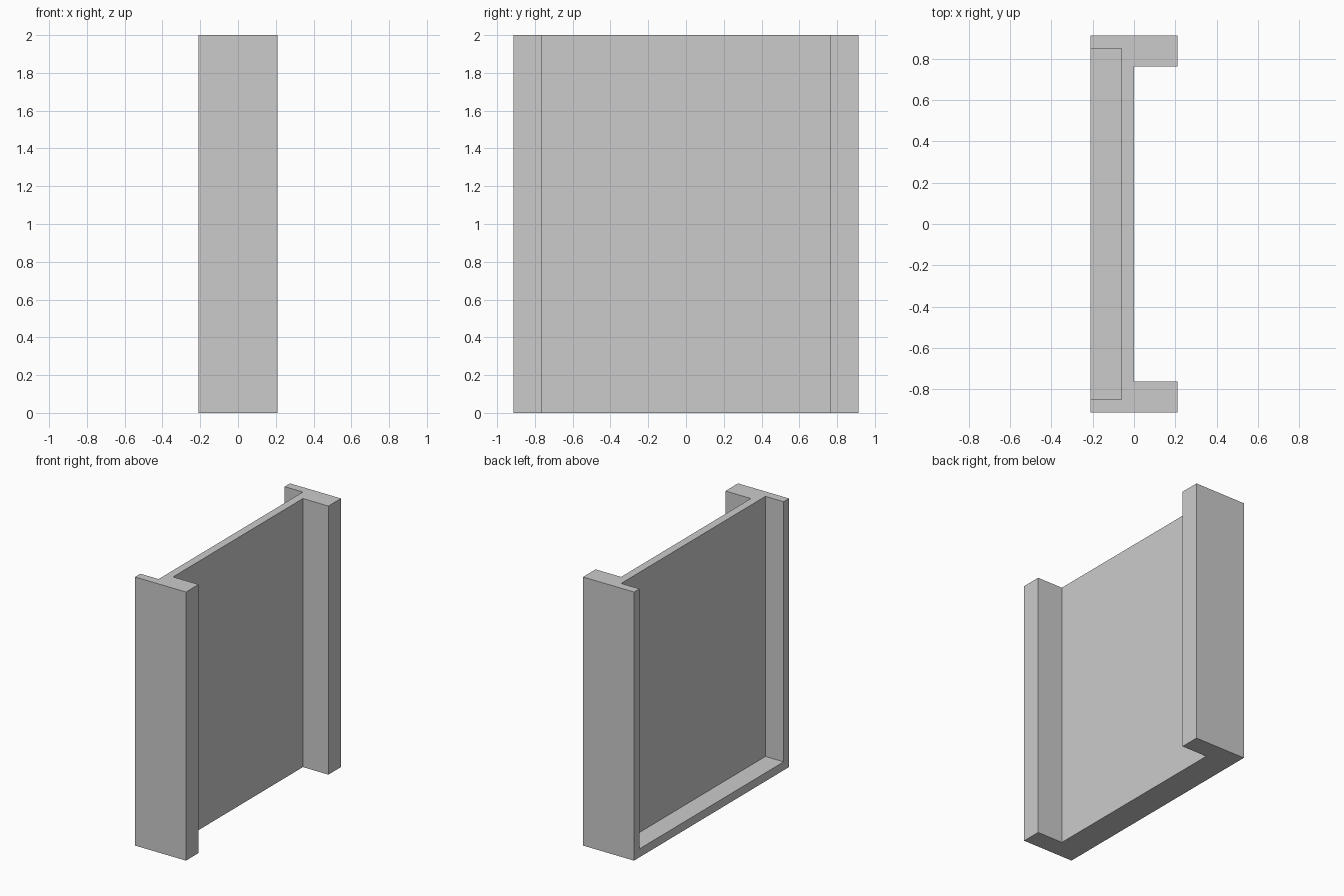
import bpy
import bmesh

if "Cube" in bpy.data.objects:
    bpy.data.objects.remove(bpy.data.objects["Cube"], do_unlink=True)

HEIGHT = 2.0
HALF_DEPTH = 0.21      # outer x
HALF_WIDTH = 0.912     # outer y
POST_INNER = 0.764     # inner faces of the posts
PANEL_FRONT = 0.0
PANEL_BACK = -0.06
RIM = 0.063            # side rim and sill of the recess


def material(name, value):
    mat = bpy.data.materials.new(name)
    mat.use_nodes = True
    color = (value, value, value, 1.0)
    mat.diffuse_color = color
    mat.node_tree.nodes["Principled BSDF"].inputs["Base Color"].default_value = color
    return mat


def prism(name, outline, bottom, top):
    """Extrude a closed xy outline from bottom to top."""
    bm = bmesh.new()
    base = bm.faces.new([bm.verts.new((x, y, bottom)) for x, y in outline])
    side = bmesh.ops.extrude_face_region(bm, geom=[base])
    moved = [g for g in side["geom"] if isinstance(g, bmesh.types.BMVert)]
    bmesh.ops.translate(bm, verts=moved, vec=(0, 0, top - bottom))
    bmesh.ops.recalc_face_normals(bm, faces=bm.faces)
    mesh = bpy.data.meshes.new(name)
    bm.to_mesh(mesh)
    bm.free()
    obj = bpy.data.objects.new(name, mesh)
    bpy.context.collection.objects.link(obj)
    return obj


# Channel-shaped body: panel with a post along each side
half = [(-HALF_DEPTH, HALF_WIDTH), (HALF_DEPTH, HALF_WIDTH),
        (HALF_DEPTH, POST_INNER), (PANEL_FRONT, POST_INNER)]
outline = half + [(x, -y) for x, y in reversed(half)]
body = prism("channel_panel", outline, 0, HEIGHT)
body.data.materials.append(material("plain grey", 0.6))

# Recess in the other side, open at the top, leaving side rims and a sill
reach = HALF_WIDTH - RIM
cutter = prism("recess_cutter",
               [(-HALF_DEPTH - 1, -reach), (PANEL_BACK, -reach),
                (PANEL_BACK, reach), (-HALF_DEPTH - 1, reach)],
               RIM, HEIGHT + 1)
cutter.hide_render = True
cutter.display_type = 'WIRE'

cut = body.modifiers.new("recess", 'BOOLEAN')
cut.operation = 'DIFFERENCE'
cut.solver = 'EXACT'
cut.object = cutter

# Bake the cut, then drop the helper
bpy.context.view_layer.objects.active = body
body.select_set(True)
bpy.ops.object.modifier_apply(modifier=cut.name)
bpy.data.objects.remove(cutter, do_unlink=True)
